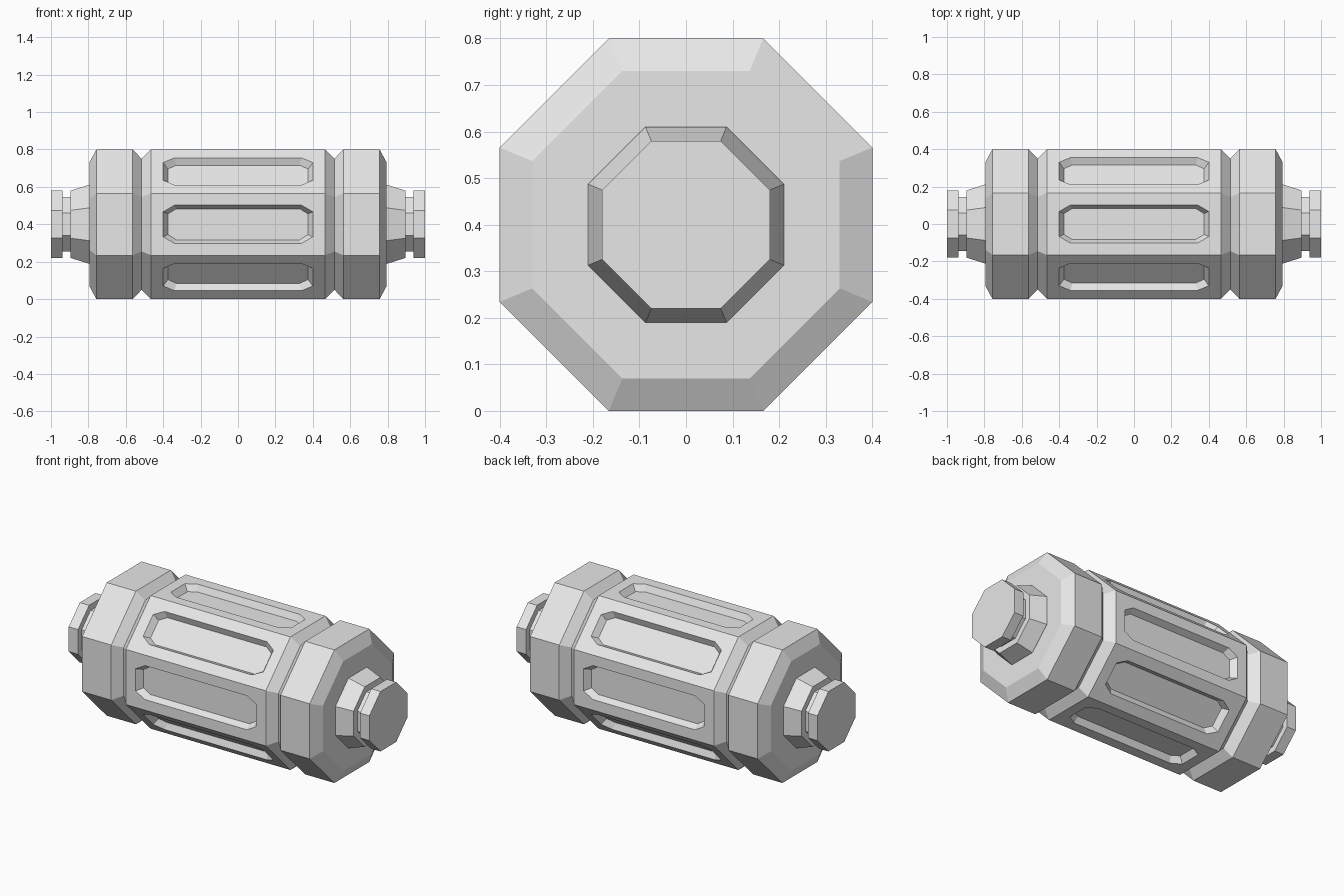
import bpy
import bmesh
from math import tan, pi
from mathutils import Vector, Matrix

cube = bpy.data.objects.get("Cube")
if cube:
    bpy.data.objects.remove(cube, do_unlink=True)

SIDES = 8
RADIUS = 0.4                      # centre to flat
HALF_EDGE = tan(pi / SIDES)       # half side length per unit of apothem
AXIS = Matrix.Translation((0, 0, RADIUS))

grey = bpy.data.materials.new("light_grey")
grey.use_nodes = True
grey.diffuse_color = (0.8, 0.8, 0.8, 1)
grey.node_tree.nodes["Principled BSDF"].inputs["Base Color"].default_value = (0.8, 0.8, 0.8, 1)


def finish(name, bm):
    bmesh.ops.remove_doubles(bm, verts=bm.verts, dist=0.0001)
    bmesh.ops.recalc_face_normals(bm, faces=bm.faces)
    bm.transform(AXIS)
    mesh = bpy.data.meshes.new(name)
    bm.to_mesh(mesh)
    bm.free()
    mesh.materials.append(grey)
    obj = bpy.data.objects.new(name, mesh)
    bpy.context.collection.objects.link(obj)
    return obj


def turned_part(name, profile, side):
    """Octagonal turning along x from (x, apothem) pairs; the last ring is capped."""
    bm = bmesh.new()
    rings = []
    for x, a in profile:
        corner = Vector((side * x, a * HALF_EDGE, a))
        rings.append([bm.verts.new(Matrix.Rotation(2 * pi * k / SIDES, 3, 'X') @ corner)
                      for k in range(SIDES)])
    for r0, r1 in zip(rings, rings[1:]):
        for k in range(SIDES):
            n = (k + 1) % SIDES
            bm.faces.new((r0[k], r0[n], r1[n], r1[k]))
    bm.faces.new(rings[-1])
    return finish(name, bm)


def slot_outline(hx, hy, cut_x, cut_y, z):
    """Rectangle with clipped corners, counter-clockwise, two points per corner."""
    points = []
    for sx, sy in ((1, 1), (-1, 1), (-1, -1), (1, -1)):
        pair = [(sx * hx, sy * (hy - cut_y), z), (sx * (hx - cut_x), sy * hy, z)]
        points += pair if sx * sy > 0 else pair[::-1]
    return points


# Barrel: eight flat panels, each with a sunken slot
bm = bmesh.new()
half_length, half_width = 0.465, RADIUS * HALF_EDGE
for k in range(SIDES):
    turn = Matrix.Rotation(2 * pi * k / SIDES, 3, 'X')

    def add(points):
        return [bm.verts.new(turn @ Vector(p)) for p in points]

    corners = add([(sx * half_length, sy * half_width, RADIUS)
                   for sx, sy in ((1, 1), (-1, 1), (-1, -1), (1, -1))])
    rim = add(slot_outline(0.4, 0.102, 0.06, 0.035, RADIUS))
    floor = add(slot_outline(0.375, 0.083, 0.045, 0.028, RADIUS - 0.037))
    for c in range(4):
        a, b, d = rim[2 * c], rim[2 * c + 1], rim[(2 * c + 2) % 8]
        bm.faces.new((corners[c], b, a))
        bm.faces.new((corners[c], corners[(c + 1) % 4], d, b))
    for i in range(8):
        j = (i + 1) % 8
        bm.faces.new((rim[i], rim[j], floor[j], floor[i]))
    bm.faces.new(floor)
finish("barrel", bm)

# Grooved end housings and stepped end knobs
housing = [(0.465, 0.4), (0.515, 0.35), (0.563, 0.4), (0.757, 0.4), (0.795, 0.33)]
knob = [(0.79, 0.21), (0.8, 0.21), (0.895, 0.18), (0.895, 0.145),
        (0.938, 0.145), (0.938, 0.18), (1.0, 0.18)]
for label, side in (("left", 1), ("right", -1)):
    turned_part(label + "_housing", housing, side)
    turned_part(label + "_knob", knob, side)
